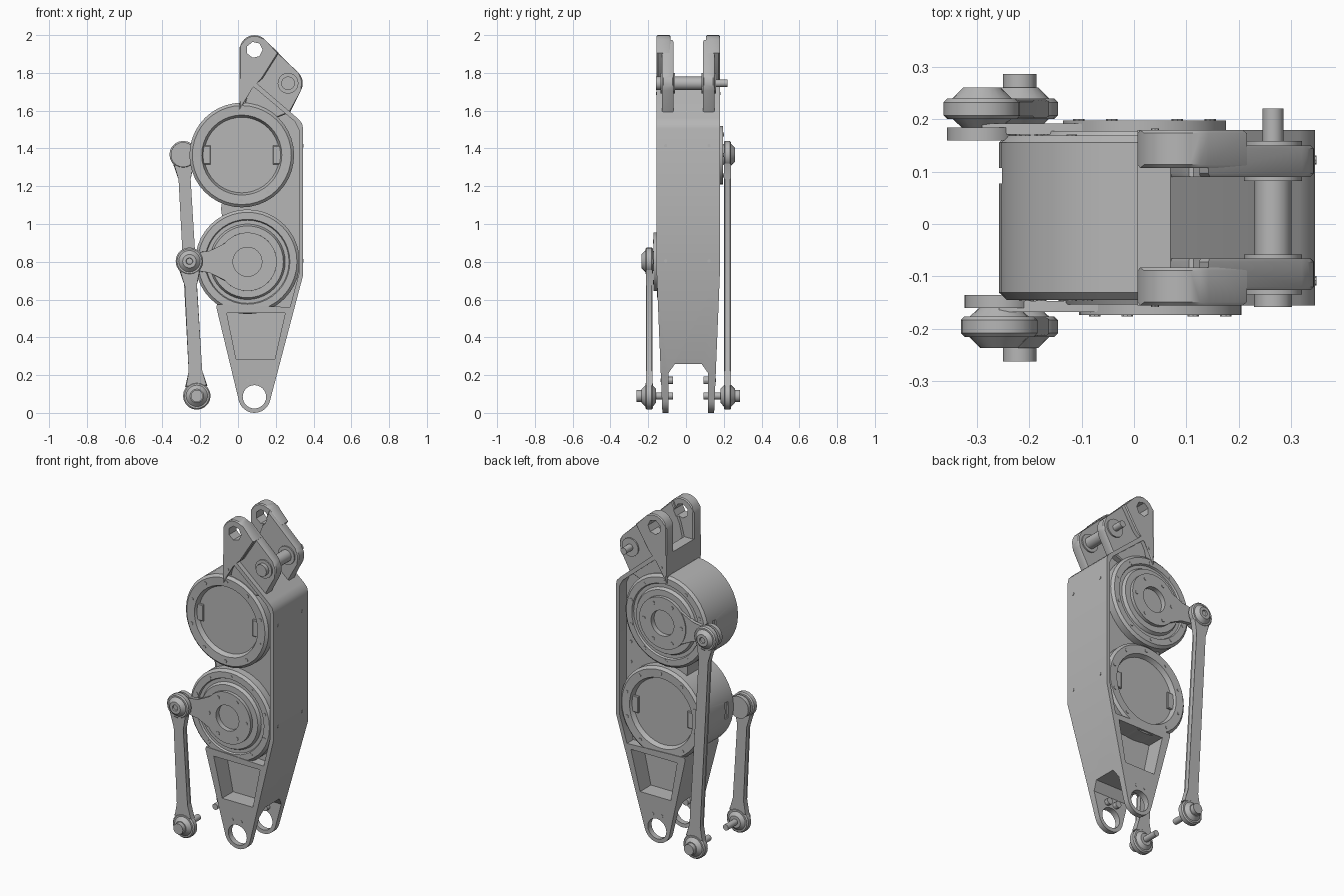
import bpy, bmesh
from math import sin, cos, pi, radians, hypot
from mathutils import Vector, Matrix

if "Cube" in bpy.data.objects:
    bpy.data.objects.remove(bpy.data.objects["Cube"])

YC = 0.012           # middle plane of the linkage
UP = (0.02, 1.365)   # upper drum axis
LOW = (0.05, 0.80)   # lower drum axis
FOOT = (0.087, 0.085)
TOP = (0.087, 1.922)
PIVOT = (0.265, 1.745)

grey = bpy.data.materials.new("machined grey")
grey.use_nodes = True
colour = (0.47, 0.47, 0.47, 1)
grey.diffuse_color = colour
grey.node_tree.nodes["Principled BSDF"].inputs["Base Color"].default_value = colour


def finish(name, bm):
    bmesh.ops.recalc_face_normals(bm, faces=bm.faces)
    mesh = bpy.data.meshes.new(name)
    bm.to_mesh(mesh)
    bm.free()
    ob = bpy.data.objects.new(name, mesh)
    mesh.materials.append(grey)
    bpy.context.collection.objects.link(ob)
    return ob


def prism(name, pts, h0, h1, bevel=0, axis="y"):
    """Extrude an outline between two offsets from the middle plane."""
    bm = bmesh.new()
    if axis == "y":
        place = lambda p, h: (p[0], YC + h, p[1])
    else:
        place = lambda p, h: (h, YC + p[0], p[1])
    a = [bm.verts.new(place(p, h0)) for p in pts]
    b = [bm.verts.new(place(p, h1)) for p in pts]
    bm.faces.new(a)
    bm.faces.new(b[::-1])
    for i in range(len(pts)):
        j = (i + 1) % len(pts)
        bm.faces.new((a[i], a[j], b[j], b[i]))
    if bevel:
        edges = [e for e in bm.edges if (e.verts[0] in a) == (e.verts[1] in a)]
        bmesh.ops.bevel(bm, geom=edges, offset=bevel, segments=1, affect="EDGES")
    return finish(name, bm)


def arc(c, r, a0, a1, n=8):
    return [(c[0] + r * cos(radians(a0 + (a1 - a0) * i / n)),
             c[1] + r * sin(radians(a0 + (a1 - a0) * i / n))) for i in range(n + 1)]


def circle(c, r, n=24):
    return arc(c, r, 0, 360, n)[:-1]


def rod_end(name, c, r, h0, h1, n=24):
    return prism(name, circle(c, r, n), h0, h1)


def lathe(name, c, profile, s=1, n=40):
    """Spin (radius, offset) points about the y direction."""
    bm = bmesh.new()
    verts = [bm.verts.new((c[0] + r, YC + s * h, c[1])) for r, h in profile]
    edges = [bm.edges.new(p) for p in zip(verts, verts[1:])]
    bmesh.ops.spin(bm, geom=verts + edges, cent=(c[0], 0, c[1]), axis=(0, 1, 0),
                   angle=2 * pi, steps=n, use_duplicate=False)
    bmesh.ops.remove_doubles(bm, verts=bm.verts, dist=0.0002)
    return finish(name, bm)


def cut(ob, *cutters):
    for c in cutters:
        c.hide_render = True
        m = ob.modifiers.new("cut", "BOOLEAN")
        m.operation, m.solver, m.object = "DIFFERENCE", "EXACT", c
        bpy.context.view_layer.objects.active = ob
        bpy.ops.object.modifier_apply(modifier=m.name)
        bpy.data.objects.remove(c)


def ring_of_bolts(name, c, radius, count, r, h0, h1, start=0):
    for i in range(count):
        a = start + 2 * pi * i / count
        rod_end(name, (c[0] + radius * cos(a), c[1] + radius * sin(a)), r, h0, h1, 8)


# Frame: full-depth plate, thinned towards the foot
outline = [(0.007, 1.77), (0.07, 1.77), (0.315, 1.56), (0.338, 1.535), (0.345, 1.505),
           (0.345, 0.73)] + arc(FOOT, 0.085, -15, -165, 12) + [
           (-0.115, 0.56), (-0.05, 0.8), (-0.09, 1.08), (-0.05, 1.36), (0.007, 1.6)]
frame = prism("frame", outline, -0.167, 0.167)
bm = bmesh.new()
bm.from_mesh(frame.data)
bmesh.ops.bisect_plane(bm, geom=bm.verts[:] + bm.edges[:] + bm.faces[:],
                       plane_co=(0, 0, 0.73), plane_no=(0, 0, 1))
for v in bm.verts:
    if v.co.z < 0.73:
        k = (0.137 + 0.03 * v.co.z / 0.73) / 0.167
        v.co.y = YC + (v.co.y - YC) * k
bm.to_mesh(frame.data)
bm.free()

upper_pocket = [(0.027, 1.745), (0.06, 1.745), (0.3, 1.543), (0.322, 1.5), (0.322, 0.735),
                (0.275, 0.56), (-0.25, 0.58), (-0.25, 1.6), (0.027, 1.65)]
lower_pocket = [(-0.06, 0.53), (0.25, 0.53), (0.195, 0.285), (-0.01, 0.285)]
notch = [(-0.105, -0.1), (0.105, -0.1), (0.105, 0.21), (0.07, 0.26), (-0.07, 0.26), (-0.105, 0.21)]
for s in (-1, 1):
    cut(frame, prism("pocket_cutter", upper_pocket, s * 0.1, s * 0.3),
        prism("pocket_cutter", lower_pocket, s * 0.045, s * 0.3))
cut(frame, prism("notch_cutter", notch, -0.5, 0.5, axis="x"),
    rod_end("foot_hole_cutter", FOOT, 0.062, -0.3, 0.3))

# Drums: recessed cover on one side, stepped output on the other
drum_profile = [(0, -0.128), (0.2, -0.128), (0.212, -0.155), (0.262, -0.157), (0.277, -0.143),
                (0.277, 0.143), (0.262, 0.157), (0.225, 0.157), (0.22, 0.146), (0.2, 0.146),
                (0.19, 0.165), (0.155, 0.165), (0.15, 0.155), (0, 0.155)]


def drum(label, c, s, joint):
    body = lathe(label + "_drum", c, drum_profile, s)
    cut(body, prism("slot_cutter", [(s * 0.08 + d, c[1] + e) for d, e in
                                    ((-0.015, -0.05), (0.015, -0.05), (0.015, 0.05), (-0.015, 0.05))],
                    c[0] - 0.3, c[0] - 0.265, axis="x"))
    for side in (-1, 1):
        ring_of_bolts(label + "_rim_bolt", c, 0.24, 10, 0.01, side * 0.15, side * 0.159, 0.3)
        # Tabs standing in the recessed cover
        x = c[0] + side * 0.187
        prism(label + "_cover_tab", [(x - 0.022, c[1] - 0.05), (x + 0.022, c[1] - 0.05),
                                     (x + 0.022, c[1] + 0.05), (x - 0.022, c[1] + 0.05)],
              -s * 0.12, -s * 0.14, 0.004)
    # Crank plate, arm and eye
    hub = rod_end(label + "_crank_hub", c, 0.155, s * 0.15, s * 0.185, 36)
    cut(hub, rod_end("hub_cutter", c, 0.077, s * 0.1, s * 0.3))
    ring_of_bolts(label + "_hub_bolt", c, 0.125, 6, 0.011, s * 0.18, s * 0.188)
    x, z = c
    prism(label + "_crank_arm", [(x - 0.09, z + 0.115), (x - 0.2, z + 0.055), (joint[0], z + 0.045),
                                 (joint[0], z - 0.045), (x - 0.2, z - 0.055), (x - 0.09, z - 0.115)],
          s * 0.159, s * 0.18, 0.003)
    rod_end(label + "_crank_eye", joint, 0.066, s * 0.147, s * 0.172)


UP_JOINT, LOW_JOINT, ROD_FOOT = (-0.29, 1.367), (-0.257, 0.803), (-0.218, 0.09)
drum("upper", UP, 1, UP_JOINT)
drum("lower", LOW, -1, LOW_JOINT)

# Connecting rods with ball joints
ball = [(0, 0.17), (0.036, 0.17), (0.058, 0.19), (0.058, 0.226), (0.036, 0.248), (0.018, 0.248), (0.016, 0.24), (0, 0.24)]
eye = [(0.05, 0.188), (0.066, 0.188), (0.073, 0.195), (0.073, 0.22), (0.066, 0.227), (0.05, 0.227), (0.05, 0.188)]


def connecting_rod(label, a, b, s):
    d = (Vector(b) - Vector(a)).normalized()
    n = Vector((-d.y, d.x))
    stations = [(0.05, 0.055), (0.13, 0.028)]
    side = [(Vector(a) + d * t, w) for t, w in stations]
    side += [(Vector(b) - d * t, w + 0.004) for t, w in stations[::-1]]
    pts = [tuple(p + n * w) for p, w in side] + [tuple(p - n * w) for p, w in side[::-1]]
    prism(label + "_rod", pts, s * 0.19, s * 0.225, 0.004)
    for end, c in (("top", a), ("bottom", b)):
        lathe(f"{label}_rod_{end}_eye", c, eye, s, 20)
        lathe(f"{label}_rod_{end}_ball", c, ball, s, 20)
    rod_end(label + "_rod_bolt_head", b, 0.032, s * 0.235, s * 0.274, 16)
    rod_end(label + "_rod_bolt", b, 0.018, s * 0.08, s * 0.25, 16)


connecting_rod("front", LOW_JOINT, ROD_FOOT, -1)
connecting_rod("back", UP_JOINT, ROD_FOOT, 1)

# Top lugs, pivot lugs and small foot pins, on both sides
lug = [(0.007, 1.6), (0.007, 1.93)] + arc(TOP, 0.078, 165, 45, 8) + [(0.215, 1.905), (0.13, 1.77), (0.07, 1.72)]
pivot_lug = [(0.03, 1.62), (0.09, 1.85), (0.142, 1.975)] + arc(PIVOT, 0.078, 45, -30, 6) + [
    (0.275, 1.59), (0.2, 1.56)]
for s in (-1, 1):
    top_lug = prism("top_lug", lug, s * 0.095, s * 0.167, 0.006)
    cut(top_lug, rod_end("lug_hole_cutter", TOP, 0.043, -0.3, 0.3, 7))
    swept = prism("pivot_lug", pivot_lug, s * 0.078, s * 0.138, 0.006)
    cut(swept, rod_end("lug_hole_cutter", TOP, 0.043, -0.3, 0.3, 7))
    rod_end("pivot_washer", PIVOT, 0.055, s * 0.07, s * 0.146, 20)
    rod_end("lug_screw", (0.04, 1.69), 0.008, s * 0.09, s * 0.17, 8)
    for x in (0.053, 0.113):
        rod_end("foot_pin", (x, 0.172), 0.02, s * 0.08, s * 0.11, 12)
        rod_end("foot_pin_cap", (x, 0.172), 0.009, s * 0.11, s * 0.146, 8)
    for p in ((0.29, 1.15), (0.29, 1.03)):
        rod_end("web_screw", p, 0.009, s * 0.09, s * 0.104, 8)

# Pivot pin
rod_end("pivot_spacer", PIVOT, 0.035, -0.075, 0.075, 20)
rod_end("pivot_pin", PIVOT, 0.02, -0.1, 0.208, 16)
rod_end("pivot_head", PIVOT, 0.036, -0.17, -0.13, 16)

# Screws on the outer wall
for y in (-0.12, 0.11):
    for z in (0.805, 1.415):
        prism("wall_screw", circle((y, z), 0.009, 8), 0.34, 0.348, axis="x")

# Smooth shading with sharp edges kept
bpy.ops.object.select_all(action="DESELECT")
for ob in bpy.context.collection.objects:
    if ob.type == "MESH" and grey.name in ob.data.materials:
        ob.select_set(True)
        bpy.context.view_layer.objects.active = ob
bpy.ops.object.shade_smooth_by_angle(angle=radians(30))
